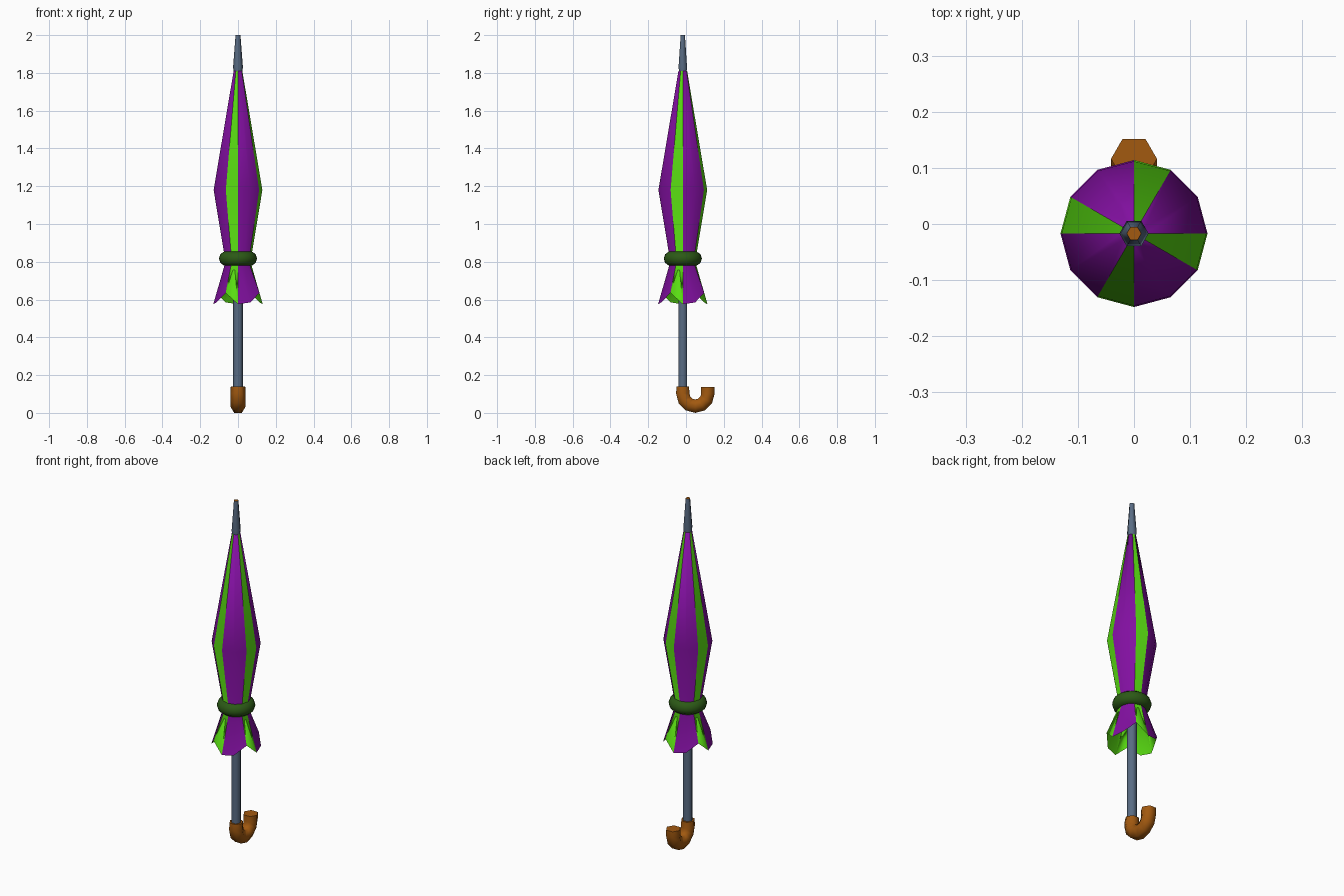
import bpy, bmesh, math
from mathutils import Vector

cube = bpy.data.objects.get("Cube")
if cube:
    bpy.data.objects.remove(cube)

AXIS_Y = -0.017  # the shaft sits forward of the centre to balance the hook


def material(name, color):
    m = bpy.data.materials.new(name)
    m.use_nodes = True
    m.diffuse_color = (*color, 1)
    m.node_tree.nodes["Principled BSDF"].inputs["Base Color"].default_value = (*color, 1)
    return m


purple = material("purple cloth", (0.22, 0.005, 0.35))
green = material("lime cloth", (0.10, 0.72, 0.006))
dark_green = material("dark green strap", (0.025, 0.10, 0.008))
steel = material("blue grey metal", (0.10, 0.15, 0.23))
wood = material("brown wood", (0.36, 0.10, 0.005))


def finish(bm, name, mats, angle=None):
    """Turn a bmesh into a shaded object."""
    bmesh.ops.recalc_face_normals(bm, faces=bm.faces)
    mesh = bpy.data.meshes.new(name)
    bm.to_mesh(mesh)
    bm.free()
    obj = bpy.data.objects.new(name, mesh)
    bpy.context.collection.objects.link(obj)
    for m in mats:
        mesh.materials.append(m)
    if angle:
        bpy.ops.object.select_all(action='DESELECT')
        obj.select_set(True)
        bpy.context.view_layer.objects.active = obj
        bpy.ops.object.shade_smooth_by_angle(angle=math.radians(angle))
    return obj


def bridge(bm, a, b):
    """Join two equal rings with quads."""
    n = len(a)
    return [bm.faces.new((a[i], a[(i + 1) % n], b[(i + 1) % n], b[i])) for i in range(n)]


def hex_sweep(name, stations, mats, top_mat=0):
    """Sweep a hexagon along (y, z, tilt, radius) stations in the YZ plane."""
    bm = bmesh.new()
    rings = []
    for y, z, tilt, r in stations:
        ring = []
        for k in range(6):
            a = k * math.pi / 3
            off = r * math.sin(a)
            ring.append(bm.verts.new((r * math.cos(a), y + off * math.cos(tilt),
                                      z + off * math.sin(tilt))))
        rings.append(ring)
    for a, b in zip(rings, rings[1:]):
        bridge(bm, a, b)
    bm.faces.new(rings[0])
    bm.faces.new(rings[-1]).material_index = top_mat
    return finish(bm, name, mats, 65)


# Hooked handle: short straight neck, half circle, upturned end
R, CZ = 0.0665, 0.102
hook = [(AXIS_Y, 0.14, 0, 0.038)]
for i in range(7):
    t = math.pi * i / 6
    hook.append((AXIS_Y + R - R * math.cos(t), CZ - R * math.sin(t), t, 0.041))
hook.append((AXIS_Y + 2 * R, 0.138, math.pi, 0.041))
hex_sweep("handle", hook, [wood])

# Shaft and tapered tip with a wooden end
hex_sweep("shaft", [(AXIS_Y, 0.13, 0, 0.027), (AXIS_Y, 1.0, 0, 0.027)], [steel])
hex_sweep("tip", [(AXIS_Y, 1.80, 0, 0.022), (AXIS_Y, 1.83, 0, 0.026),
                  (AXIS_Y, 2.0, 0, 0.013)], [steel, wood], 1)

# Folded canopy: twelve sides, every third panel lime, with an uneven hem
SIDES = 12
HEM = (0.575, 0.585, 0.635)


def canopy_ring(bm, r, z=None):
    ring = []
    for k in range(SIDES):
        a = 2 * math.pi * k / SIDES
        ring.append(bm.verts.new((r * math.cos(a), AXIS_Y + r * math.sin(a),
                                  HEM[k % 3] if z is None else z)))
    return ring


bm = bmesh.new()
rings = [canopy_ring(bm, r, z) for r, z in ((0.023, 1.81), (0.129, 1.18), (0.066, 0.80))]
rings.append(canopy_ring(bm, 0.131))
for a, b in zip(rings, rings[1:]):
    for k, f in enumerate(bridge(bm, a, b)):
        f.material_index = 1 if k % 3 == 2 else 0
bm.faces.new(rings[0])
# Lime lining inside the flared hem
lining = canopy_ring(bm, 0.060, 0.80)
for f in bridge(bm, rings[-1], lining) + [bm.faces.new(lining)]:
    f.material_index = 1
for f in bm.faces:
    f.smooth = True
for e in bm.edges:
    mixed = len({f.material_index for f in e.link_faces}) > 1
    if mixed or e.calc_face_angle(0) > math.radians(50):
        e.smooth = False
finish(bm, "canopy", [purple, green])

# Strap ring round the neck of the canopy
bpy.ops.mesh.primitive_torus_add(location=(0, AXIS_Y, 0.817), major_segments=24,
                                 minor_segments=10, major_radius=0.062, minor_radius=0.039)
strap = bpy.context.object
strap.name = "strap"
strap.data.materials.append(dark_green)
bpy.ops.object.shade_smooth_by_angle(angle=math.radians(60))
